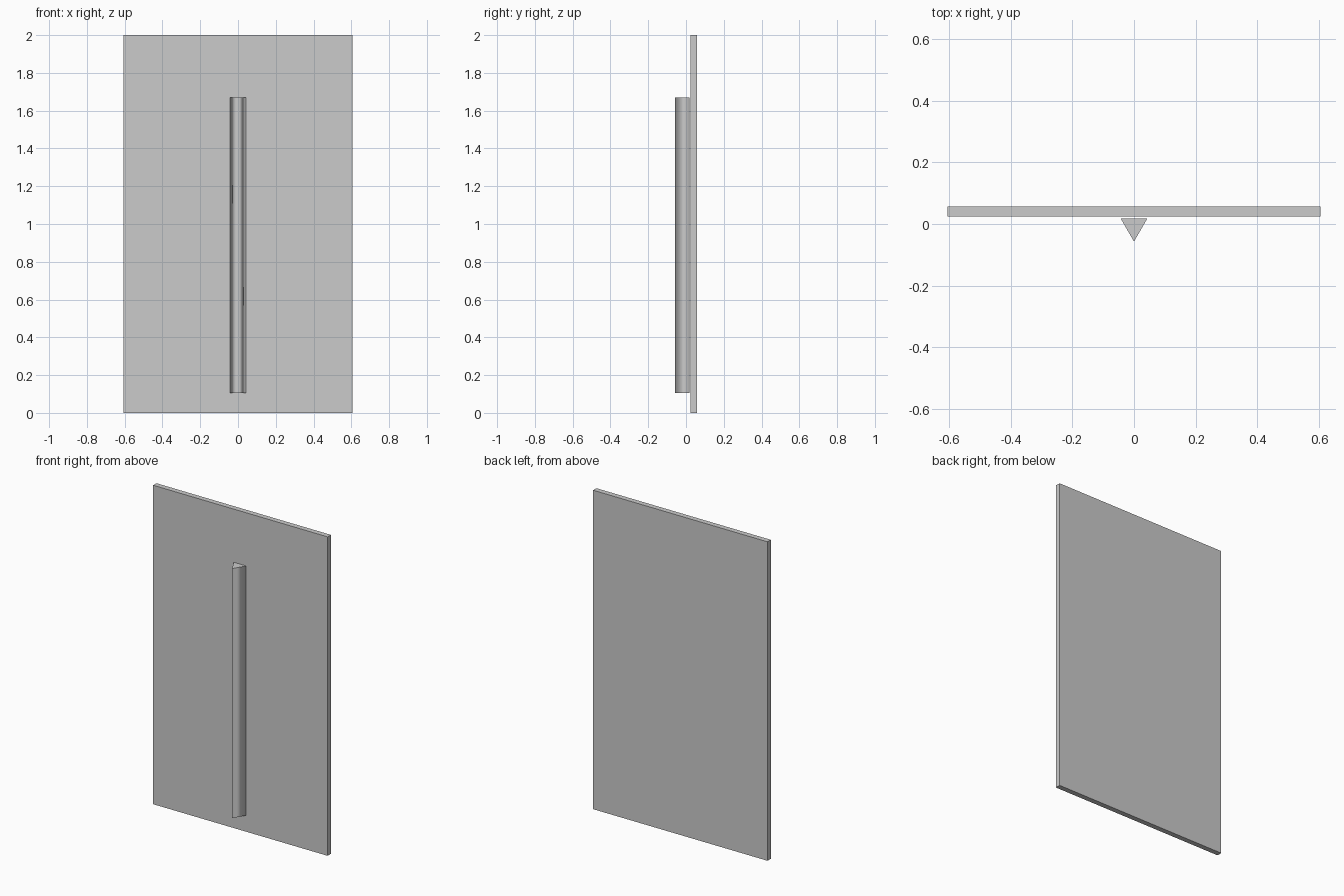
import bpy
import bmesh
from math import radians

if "Cube" in bpy.data.objects:
    bpy.data.objects.remove(bpy.data.objects["Cube"])


def box(name, lo, hi):
    """Axis-aligned box between two corners."""
    centre = [(a + b) / 2 for a, b in zip(lo, hi)]
    bpy.ops.mesh.primitive_cube_add(size=1, location=centre)
    ob = bpy.context.object
    ob.name = name
    ob.scale = [b - a for a, b in zip(lo, hi)]
    bpy.ops.object.transform_apply(location=False, rotation=False, scale=True)
    return ob


# Flat door panel
box("door_panel", (-0.605, 0.024, 0.0), (0.605, 0.057, 2.0))

# Long three-sided handle bar, one corner facing the front
RADIUS, Z0, Z1 = 0.05, 0.105, 1.67
bpy.ops.mesh.primitive_cylinder_add(
    vertices=3, radius=RADIUS, depth=Z1 - Z0,
    location=(0, -0.057 + RADIUS, (Z0 + Z1) / 2),
    rotation=(0, 0, radians(180)))
handle = bpy.context.object
handle.name = "handle_bar"
bpy.ops.object.transform_apply(location=False, rotation=True, scale=False)

# Smooth sides with crisp, flat end caps
bm = bmesh.new()
bm.from_mesh(handle.data)
for face in bm.faces:
    is_cap = abs(face.normal.z) > 0.5
    face.smooth = not is_cap
    if is_cap:
        for edge in face.edges:
            edge.smooth = False
bm.to_mesh(handle.data)
bm.free()
